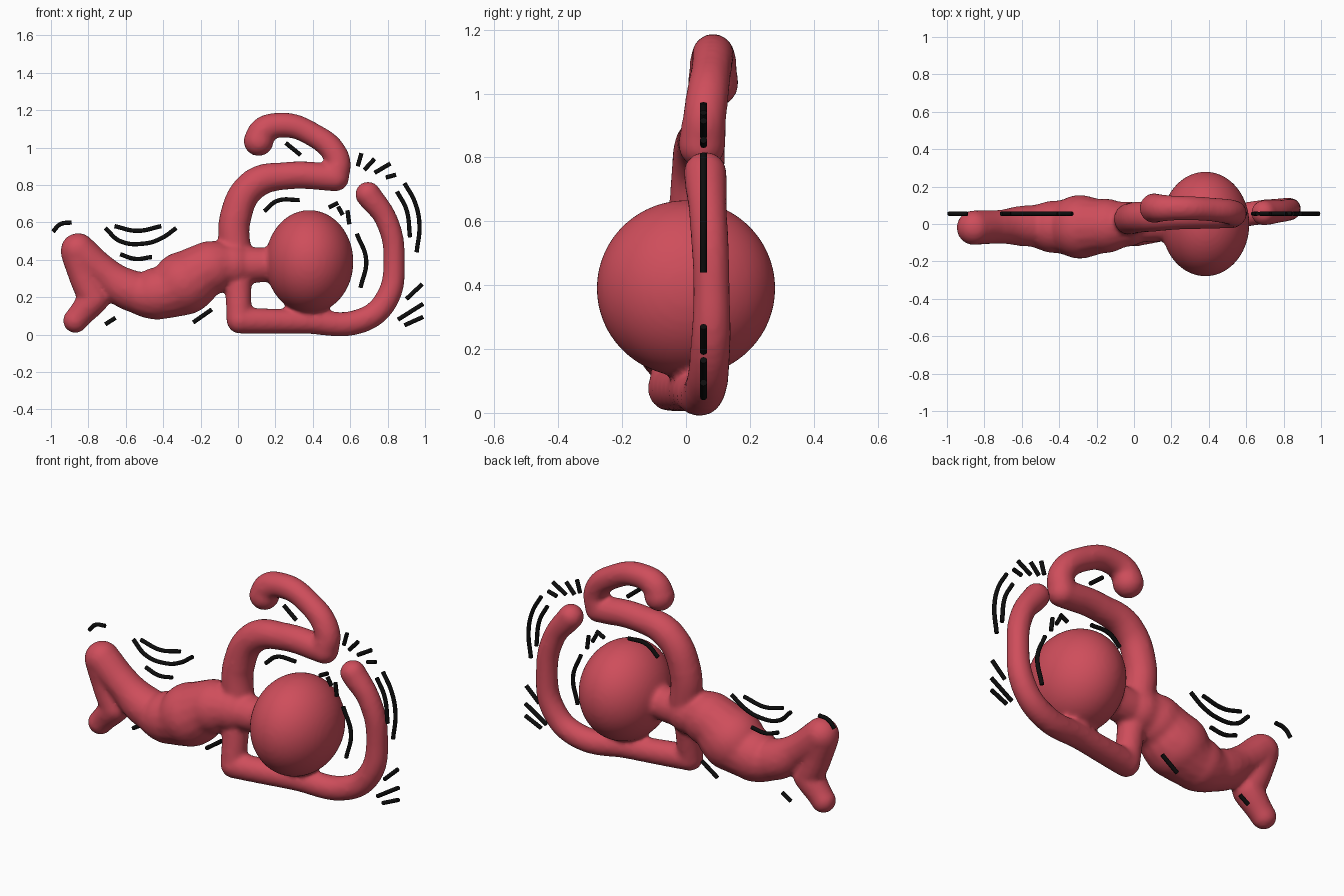
import bpy
import bmesh
from mathutils import Matrix

cube = bpy.data.objects.get("Cube")
if cube:
    bpy.data.objects.remove(cube, do_unlink=True)


def material(name, rgb):
    mat = bpy.data.materials.new(name)
    mat.use_nodes = True
    mat.diffuse_color = (*rgb, 1)
    bsdf = next(n for n in mat.node_tree.nodes if n.type == 'BSDF_PRINCIPLED')
    bsdf.inputs["Base Color"].default_value = (*rgb, 1)
    return mat


red = material("clay red", (0.62, 0.075, 0.105))
black = material("ink black", (0.004, 0.004, 0.004))


def tube_mesh(points, depth, resolution):
    """Sweep a round section along (x, y, z, radius) points and return the mesh."""
    curve = bpy.data.curves.new("path", 'CURVE')
    curve.dimensions = '3D'
    curve.bevel_depth = depth
    curve.bevel_resolution = resolution
    curve.use_fill_caps = True
    curve.resolution_u = 10
    spline = curve.splines.new('BEZIER')
    spline.radius_interpolation = 'EASE'
    spline.bezier_points.add(len(points) - 1)
    for bp, (x, y, z, r) in zip(spline.bezier_points, points):
        bp.co = (x, y, z)
        bp.radius = r
        bp.handle_left_type = bp.handle_right_type = 'AUTO'
    helper = bpy.data.objects.new("path", curve)
    bpy.context.collection.objects.link(helper)
    bpy.context.view_layer.update()
    mesh = bpy.data.meshes.new_from_object(
        helper.evaluated_get(bpy.context.evaluated_depsgraph_get()))
    bpy.data.objects.remove(helper, do_unlink=True)
    return mesh


def ball(bm, centre, radii):
    bmesh.ops.create_uvsphere(
        bm, u_segments=48, v_segments=32, radius=1,
        matrix=Matrix.Translation(centre) @ Matrix.Diagonal((*radii, 1)))


def add_object(name, mesh, mat):
    obj = bpy.data.objects.new(name, mesh)
    bpy.context.collection.objects.link(obj)
    mesh.materials.clear()
    mesh.materials.append(mat)
    return obj


# Limbs of the reclining figure: x, y, z, radius
limbs = {
    "torso_and_thigh": [(-.03, 0, .37, .12), (-.15, -.01, .355, .145),
                        (-.29, -.015, .275, .17), (-.43, -.015, .22, .14),
                        (-.57, -.01, .235, .11), (-.73, -.015, .34, .09),
                        (-.855, -.02, .45, .093)],
    "shin": [(-.86, -.02, .44, .088), (-.82, -.02, .3, .08), (-.77, -.02, .19, .08)],
    "foot": [(-.77, -.02, .19, .08), (-.87, -.015, .075, .066)],
    "neck": [(-.03, 0, .37, .1), (.25, 0, .375, .09)],
    "raised_arm": [(-.01, .02, .4, .085), (-.015, .03, .62, .085),
                   (.08, .04, .8, .083), (.27, .045, .85, .074),
                   (.52, .05, .84, .074)],
    "raised_forearm": [(.52, .05, .84, .074), (.53, .06, .94, .068),
                       (.38, .08, 1.08, .064), (.23, .085, 1.12, .067),
                       (.13, .085, 1.085, .074), (.11, .085, 1.035, .08)],
    "lower_arm": [(0, -.01, .35, .072), (.005, -.05, .08, .068)],
    "lower_forearm": [(.01, -.05, .075, .07), (.35, .01, .07, .066),
                      (.66, .06, .075, .066), (.79, .075, .18, .064),
                      (.835, .08, .4, .058), (.795, .07, .61, .06),
                      (.695, .06, .75, .068)],
}

# Merge limbs and head into one soft body
bm = bmesh.new()
for points in limbs.values():
    mesh = tube_mesh(points, 1, 6)
    bm.from_mesh(mesh)
    bpy.data.meshes.remove(mesh)
    for x, y, z, r in points:
        ball(bm, (x, y, z), (r, r, r))
ball(bm, (.382, 0, .39), (.235, .28, .276))
body_mesh = bpy.data.meshes.new("body")
bm.to_mesh(body_mesh)
bm.free()
body = add_object("body", body_mesh, red)
remesh = body.modifiers.new("blend", 'REMESH')
remesh.mode = 'VOXEL'
remesh.voxel_size = .013
remesh.use_smooth_shade = True
soften = body.modifiers.new("soften", 'SMOOTH')
soften.factor = .5
soften.iterations = 6

# Motion marks: strokes in one upright plane, as x, z pairs
marks = {
    "knee_mark": [[(-.99, .55), (-.95, .59), (-.89, .6)]],
    "belly_mark": [[(-.71, .57), (-.63, .5), (-.5, .487), (-.41, .515), (-.33, .57)],
                   [(-.66, .58), (-.54, .555), (-.41, .58)],
                   [(-.63, .43), (-.55, .405), (-.46, .415)]],
    "under_mark": [[(-.71, .055), (-.655, .09)], [(-.24, .065), (-.14, .135)]],
    "head_mark": [[(.14, .66), (.21, .715), (.33, .72)],
                  [(.635, .54), (.685, .4), (.655, .25)],
                  [(.485, .68), (.535, .705)], [(.535, .685), (.56, .64)],
                  [(.585, .665), (.595, .59)]],
    "hand_mark": [[(.255, 1.025), (.335, .96)], [(.64, .9), (.66, .97)],
                  [(.675, .88), (.73, .94)], [(.73, .865), (.815, .915)],
                  [(.79, .84), (.845, .855)]],
    "forearm_mark": [[(.89, .81), (.945, .71), (.97, .59), (.955, .44)],
                     [(.85, .765), (.9, .67), (.92, .52)]],
    "elbow_mark": [[(.9, .19), (.985, .27)], [(.855, .08), (.99, .165)],
                   [(.89, .05), (.99, .095)]],
}
for name, strokes in marks.items():
    for stroke in strokes:
        mesh = tube_mesh([(x, .055, z, 1) for x, z in stroke], .0115, 2)
        add_object(name, mesh, black)
